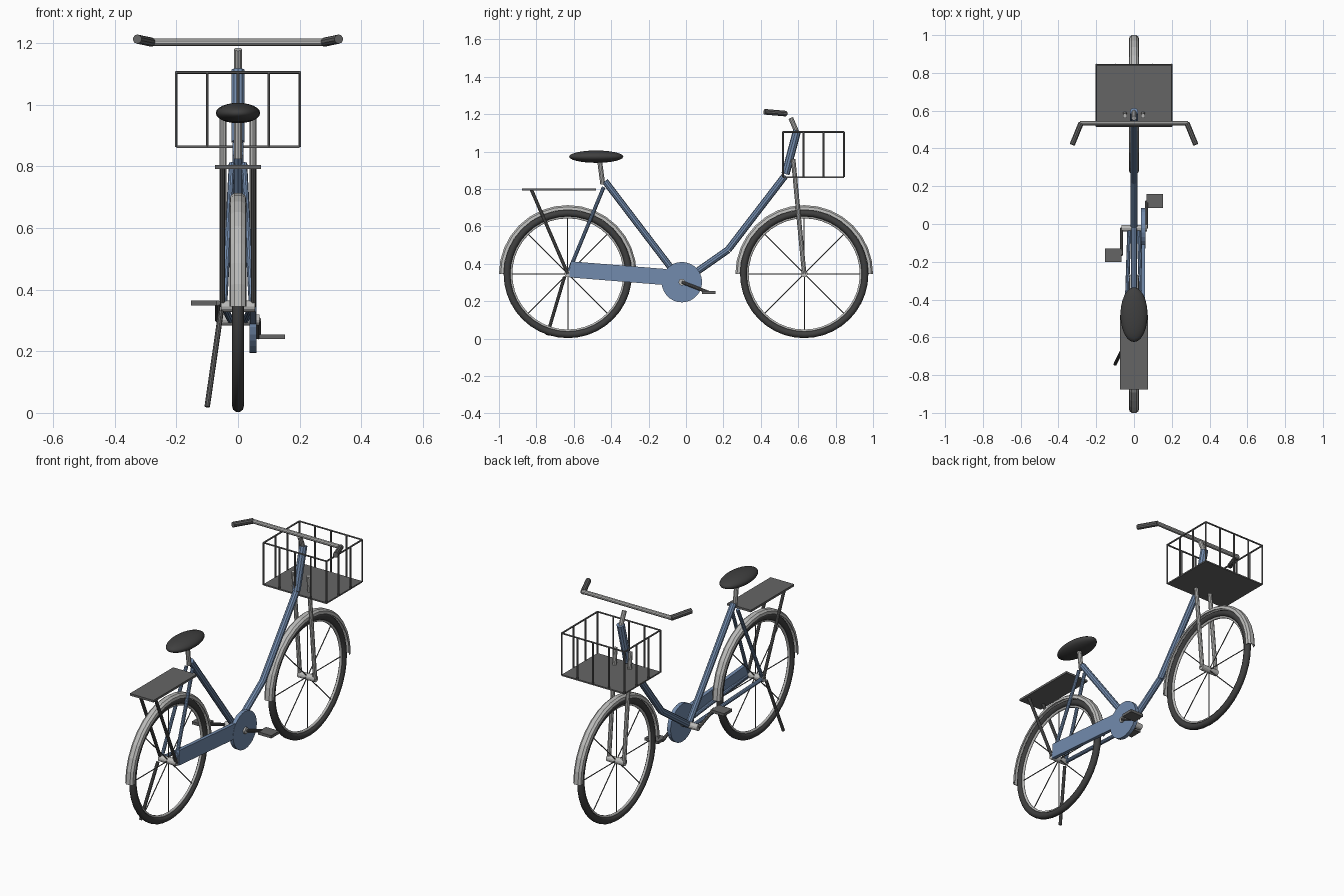
import bpy, bmesh
from math import sin, cos, pi
from mathutils import Vector, Matrix

if "Cube" in bpy.data.objects:
    bpy.data.objects.remove(bpy.data.objects["Cube"])


def material(name, rgb):
    m = bpy.data.materials.new(name)
    m.diffuse_color = (*rgb, 1)
    m.use_nodes = True
    m.node_tree.nodes["Principled BSDF"].inputs["Base Color"].default_value = m.diffuse_color
    return m


BLUE = material("blue paint", (0.17, 0.26, 0.42))
DARK = material("dark rubber", (0.05, 0.05, 0.05))
IRON = material("dark metal", (0.13, 0.13, 0.13))
STEEL = material("light metal", (0.5, 0.5, 0.49))


def finish(name, bm, mat, smooth=False):
    bmesh.ops.recalc_face_normals(bm, faces=bm.faces)
    me = bpy.data.meshes.new(name)
    bm.to_mesh(me)
    bm.free()
    ob = bpy.data.objects.new(name, me)
    bpy.context.collection.objects.link(ob)
    me.materials.append(mat)
    if smooth:
        for p in me.polygons:
            p.use_smooth = True
    return ob


def add_tube(bm, a, b, r, sides=10):
    a, b = Vector(a), Vector(b)
    d = b - a
    mat = Matrix.Translation((a + b) / 2) @ d.to_track_quat('Z', 'Y').to_matrix().to_4x4()
    bmesh.ops.create_cone(bm, cap_ends=True, segments=sides, radius1=r, radius2=r,
                          depth=d.length, matrix=mat)


def tubes(name, pairs, r, mat, sides=10):
    bm = bmesh.new()
    for a, b in pairs:
        add_tube(bm, a, b, r, sides)
    return finish(name, bm, mat)


def both(a, b):
    """A tube's end points plus their mirror image across x."""
    return [(a, b), ((-a[0], *a[1:]), (-b[0], *b[1:]))]


def box(name, center, size, mat, tilt=0):
    bm = bmesh.new()
    m = Matrix.Translation(center) @ Matrix.Rotation(tilt, 4, 'X') @ Matrix.Diagonal((*size, 1))
    bmesh.ops.create_cube(bm, size=1, matrix=m)
    return finish(name, bm, mat)


def sweep(name, profile, cy, cz, start, end, steps, mat, smooth=False):
    """Turn a closed (x, radius) profile about the wheel axle."""
    full = abs(end - start) > 2 * pi - 0.01
    bm = bmesh.new()
    rings = []
    for i in range(steps if full else steps + 1):
        t = start + (end - start) * i / steps
        rings.append([bm.verts.new((x, cy + r * cos(t), cz + r * sin(t))) for x, r in profile])
    n = len(profile)
    for i in range(steps):
        p, q = rings[i], rings[(i + 1) % len(rings)]
        for j in range(n):
            bm.faces.new((p[j], p[(j + 1) % n], q[(j + 1) % n], q[j]))
    if not full:
        bm.faces.new(rings[0])
        bm.faces.new(rings[-1])
    return finish(name, bm, mat, smooth)


def circle(major, minor, n):
    return [(minor * cos(2 * pi * k / n), major + minor * sin(2 * pi * k / n)) for k in range(n)]


# Wheels: tyre, rim, spokes, hub and mudguard
WZ, WY = 0.346, 0.632
guard = [(-0.027, 0.343), (-0.024, 0.359), (-0.012, 0.368), (0.012, 0.368), (0.024, 0.359),
         (0.027, 0.343), (0.023, 0.343), (0.02, 0.356), (0.01, 0.363), (-0.01, 0.363),
         (-0.02, 0.356), (-0.023, 0.343)]
for side, cy in (("rear", -WY), ("front", WY)):
    sweep(side + "_tyre", circle(0.325, 0.019, 10), cy, WZ, 0, 2 * pi, 40, DARK, True)
    sweep(side + "_rim", circle(0.304, 0.008, 6), cy, WZ, 0, 2 * pi, 40, STEEL, True)
    tubes(side + "_spokes", [((0, cy, WZ), (0, cy + 0.305 * cos(k * pi / 4), WZ + 0.305 * sin(k * pi / 4)))
                             for k in range(8)], 0.003, IRON, 5)
    tubes(side + "_hub", [((-0.055, cy, WZ), (0.055, cy, WZ))], 0.018, STEEL, 12)
    sweep(side + "_mudguard", guard, cy, WZ, 0, pi, 16, STEEL)

# Step-through frame
BB = (0, -0.022, 0.302)
BEND = (0, 0.225, 0.475)
tubes("down_tube", [(BB, BEND), (BEND, (0, 0.53, 0.872))], 0.019, BLUE)
tubes("seat_tube", [(BB, (0, -0.433, 0.842))], 0.018, BLUE)
tubes("head_tube", [((0, 0.532, 0.88), (0, 0.594, 1.113))], 0.022, BLUE)
tubes("seat_stays", both((0.02, -0.44, 0.81), (0.045, -WY, WZ)), 0.010, BLUE)
tubes("chain_stays", both((0.025, BB[1], BB[2]), (0.045, -WY, WZ)), 0.011, BLUE)

# Fork, stem and handlebar
tubes("fork_legs", both((0.048, WY, WZ), (0.048, 0.573, 0.96)), 0.012, STEEL)
tubes("stem", [((0, 0.594, 1.1), (0, 0.56, 1.18))], 0.013, STEEL)
tubes("handlebar", [((-0.285, 0.533, 1.203), (0.285, 0.533, 1.203))], 0.012, STEEL)
tubes("grips", both((0.28, 0.535, 1.203), (0.327, 0.42, 1.213)), 0.015, IRON)

# Seat post and seat
tubes("seat_post", [((0, -0.445, 0.825), (0, -0.463, 0.96))], 0.013, STEEL)
bm = bmesh.new()
bmesh.ops.create_uvsphere(bm, u_segments=24, v_segments=12, radius=1,
                          matrix=Matrix.Translation((0, -0.48, 0.973)) @ Matrix.Diagonal((0.072, 0.145, 0.033, 1)))
finish("seat", bm, DARK, True)

# Luggage rack and its struts, kickstand
box("rack", (0, -0.679, 0.798), (0.15, 0.394, 0.012), IRON)
tubes("rack_struts", both((0.05, -0.826, 0.795), (0.05, -WY, WZ)), 0.009, IRON)
tubes("kickstand", [((-0.055, -0.65, 0.33), (-0.1, -0.742, 0.02))], 0.009, IRON)

# Chain guard
box("chain_guard", (0.049, -0.365, 0.35), (0.02, 0.51, 0.086), BLUE, -0.08)
tubes("chain_guard_disc", [((0.038, BB[1], BB[2]), (0.06, BB[1], BB[2]))], 0.108, BLUE, 28)

# Cranks and pedals
tubes("crank_axle", [((-0.066, BB[1], BB[2]), (0.07, BB[1], BB[2]))], 0.018, STEEL, 12)
for name, s in (("right", 1), ("left", -1)):
    py, pz = BB[1] + s * 0.143, BB[2] - s * 0.055
    tubes(name + "_crank", [((s * 0.066, BB[1], BB[2]), (s * 0.066, py, pz))], 0.009, IRON)
    box(name + "_pedal", (s * 0.11, py, pz), (0.085, 0.073, 0.016), IRON)

# Wire basket
Y0, Y1, Z0, Z1 = 0.519, 0.844, 0.863, 1.105
box("basket_floor", (0, (Y0 + Y1) / 2, Z0), (0.4, Y1 - Y0, 0.008), IRON)
wires = []
for y in (Y0, Y1):
    wires += [((-0.2, y, Z1), (0.2, y, Z1))]
    wires += [((x / 10, y, Z0), (x / 10, y, Z1)) for x in range(-2, 3)]
for x in (-0.2, 0.2):
    wires += [((x, Y0, Z1), (x, Y1, Z1))]
    wires += [((x, Y0 + (Y1 - Y0) * k / 3, Z0), (x, Y0 + (Y1 - Y0) * k / 3, Z1)) for k in (1, 2)]
tubes("basket_wires", wires, 0.005, IRON, 6)
